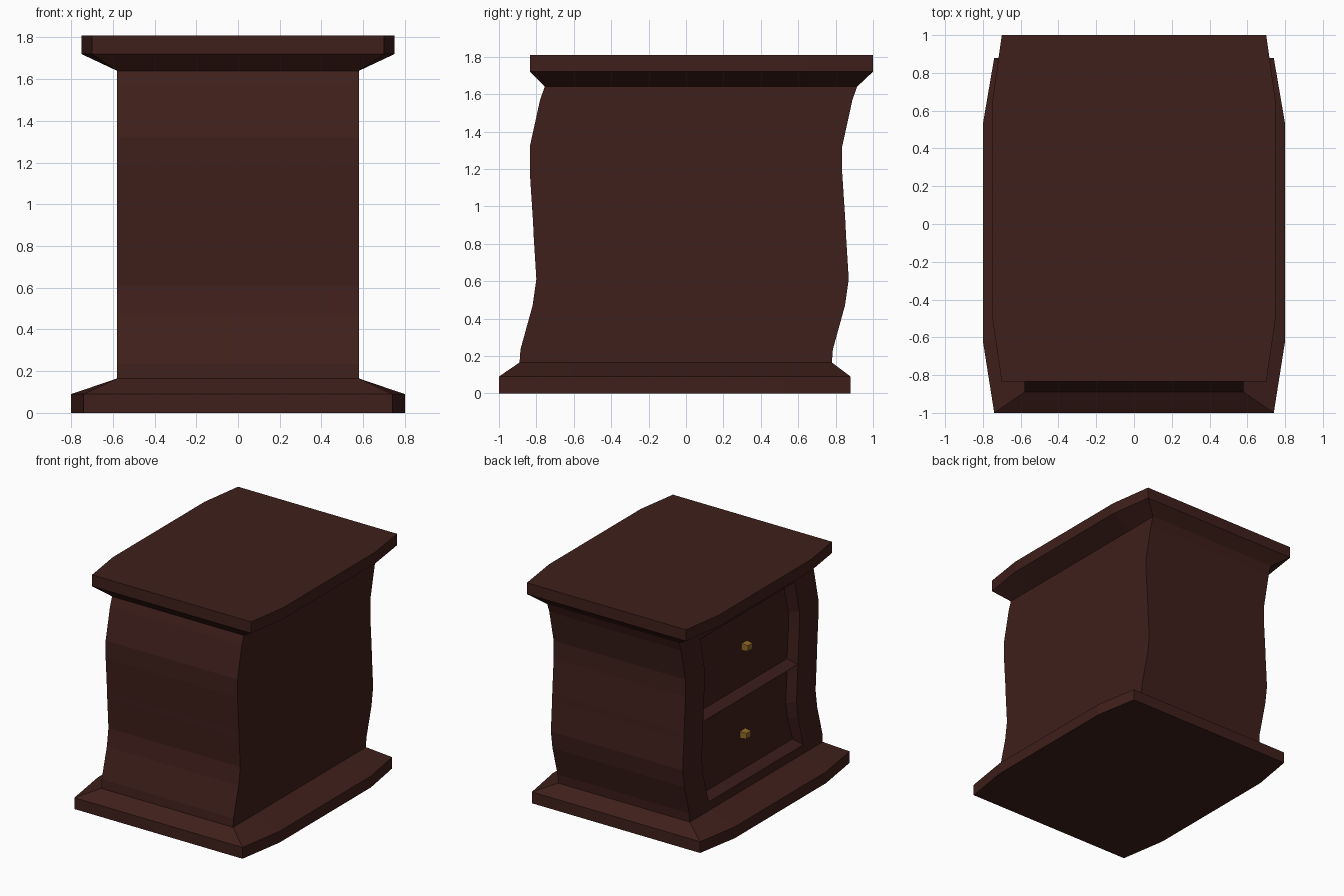
import bpy, bmesh

if "Cube" in bpy.data.objects:
    bpy.data.objects.remove(bpy.data.objects["Cube"])

# Materials
def material(name, colour):
    m = bpy.data.materials.new(name)
    m.diffuse_color = colour
    m.use_nodes = True
    m.node_tree.nodes["Principled BSDF"].inputs["Base Color"].default_value = m.diffuse_color
    return m

wood = material("dark_wood", (0.05, 0.014, 0.011, 1))
brass = material("brass", (0.28, 0.14, 0.02, 1))

def finish(name, bm, mat):
    bmesh.ops.remove_doubles(bm, verts=bm.verts, dist=1e-4)
    bmesh.ops.recalc_face_normals(bm, faces=bm.faces)
    me = bpy.data.meshes.new(name)
    bm.to_mesh(me)
    bm.free()
    me.materials.append(mat)
    ob = bpy.data.objects.new(name, me)
    bpy.context.collection.objects.link(ob)
    return ob

def face(bm, *pts):
    bm.faces.new([bm.verts.new(p) for p in pts])

def strip(bm, a, b):
    """Quads between two equally long point rows."""
    for i in range(len(a) - 1):
        face(bm, a[i], a[i + 1], b[i + 1], b[i])

# Wavy body: (z, y of the front edge); the back edge runs parallel
W, L, FRAME = 0.58, 1.67, 0.24
profile = [(0.165, -0.89), (0.235, -0.885), (0.47, -0.82), (0.61, -0.80),
           (0.85, -0.815), (0.90, -0.817), (0.95, -0.82), (1.18, -0.835),
           (1.32, -0.835), (1.57, -0.78), (1.64, -0.755)]

def row(points, x, offset):
    return [(x, y + offset, z) for z, y in points]

bm = bmesh.new()
strip(bm, row(profile, -W, 0), row(profile, W, 0))
strip(bm, row(profile, -W, L), row(profile, W, L))
strip(bm, row(profile, W, 0), row(profile, W, L))
# frame around the drawers on the left side
strip(bm, row(profile, -W, 0), row(profile, -W, FRAME))
strip(bm, row(profile, -W, L - FRAME), row(profile, -W, L))
for end in (profile[:2], profile[-2:]):
    strip(bm, row(end, -W, FRAME), row(end, -W, L - FRAME))
finish("body", bm, wood)

# Recessed drawers with bevelled edges, meeting in a ridge
DEPTH, INSET = 0.06, 0.05
def drawer(name, pts):
    z0, z1 = pts[0][0], pts[-1][0]
    k = (z1 - z0 - 2 * INSET) / (z1 - z0)
    inner = [(z0 + INSET + (z - z0) * k, y) for z, y in pts]
    bm = bmesh.new()
    oa, ob = row(pts, -W, FRAME), row(pts, -W, L - FRAME)
    ia = row(inner, -W + DEPTH, FRAME + INSET)
    ib = row(inner, -W + DEPTH, L - FRAME - INSET)
    strip(bm, oa, ia)
    strip(bm, ia, ib)
    strip(bm, ib, ob)
    for i in (0, -1):
        face(bm, oa[i], ob[i], ib[i], ia[i])
    o = finish(name, bm, wood)
    if sum(p.normal.x for p in o.data.polygons) > 0:
        o.data.flip_normals()

drawer("lower_drawer", profile[1:6])
drawer("upper_drawer", profile[5:10])

# Knobs
for name, y, z in (("lower_knob", 0.03, 0.57), ("upper_knob", 0.01, 1.26)):
    bm = bmesh.new()
    bmesh.ops.create_cube(bm, size=1)
    for v in bm.verts:
        s = 0.8 if v.co.x < 0 else 1
        v.co = (-0.545 + v.co.x * 0.055, y + v.co.y * 0.07 * s, z + v.co.z * 0.055 * s)
    finish(name, bm, brass)

# Base and top: bowed-side slab with a slope to the body's rectangle
def slab(name, z_out, z_mid, z_in, x_mid, x_end, ys, in0, in1):
    def ring(xe, xm, y, z):
        right = list(zip((xe, xm, xm, xe), y))
        return [(a, b, z) for a, b in right] + [(-a, b, z) for a, b in reversed(right)]
    rings = [ring(x_end, x_mid, ys, z_out), ring(x_end, x_mid, ys, z_mid),
             ring(W, W, (in0, ys[1], ys[2], in1), z_in)]
    bm = bmesh.new()
    for a, b in zip(rings, rings[1:]):
        strip(bm, a + a[:1], b + b[:1])
    face(bm, *rings[0])
    face(bm, *rings[2])
    finish(name, bm, wood)

slab("base", 0, 0.09, 0.165, 0.80, 0.74, (-1, -0.62, 0.53, 0.88), -0.89, 0.78)
slab("top", 1.81, 1.72, 1.64, 0.75, 0.70, (-0.835, -0.5, 0.65, 1), -0.755, 0.915)
